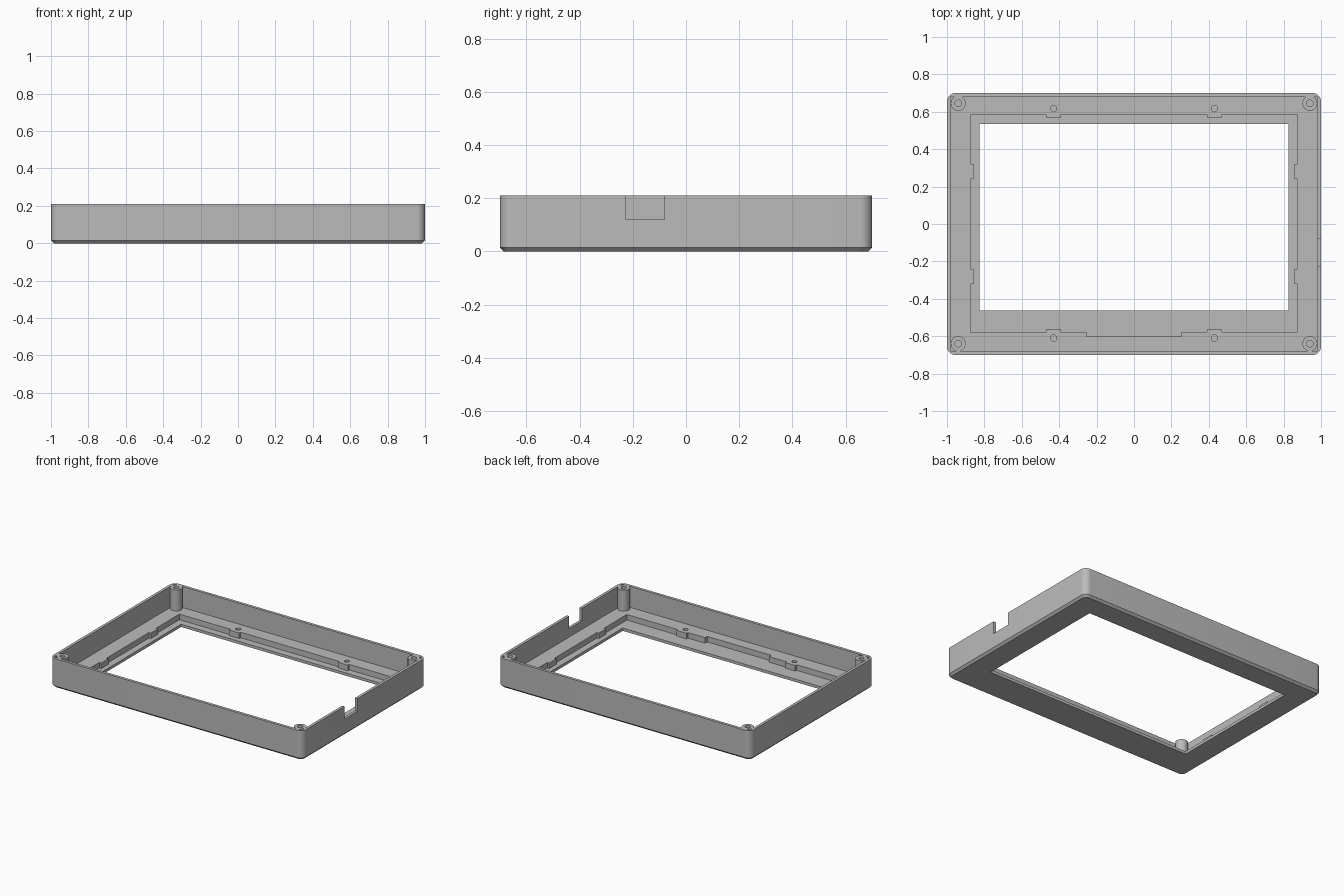
import bpy, bmesh, math

if "Cube" in bpy.data.objects:
    bpy.data.objects.remove(bpy.data.objects["Cube"])

HEIGHT, LEDGE, LIP = 0.21, 0.06, 0.02
RADIUS, CHAMFER = 0.045, 0.015

grey = bpy.data.materials.new("plastic_grey")
grey.use_nodes = True
grey.diffuse_color = (0.5, 0.5, 0.5, 1)
grey.node_tree.nodes["Principled BSDF"].inputs["Base Color"].default_value = (0.5, 0.5, 0.5, 1)


def add_object(name, bm):
    bmesh.ops.recalc_face_normals(bm, faces=bm.faces)
    mesh = bpy.data.meshes.new(name)
    bm.to_mesh(mesh)
    bm.free()
    mesh.materials.append(grey)
    obj = bpy.data.objects.new(name, mesh)
    bpy.context.collection.objects.link(obj)
    return obj


def box_mesh(x0, x1, y0, y1, z0, z1):
    bm = bmesh.new()
    bmesh.ops.create_cube(bm, size=1)
    for v in bm.verts:
        v.co.x = x1 if v.co.x > 0 else x0
        v.co.y = y1 if v.co.y > 0 else y0
        v.co.z = z1 if v.co.z > 0 else z0
    return bm


def box(name, *bounds):
    return add_object(name, box_mesh(*bounds))


def pin(name, x, y, r, z0, z1):
    bm = bmesh.new()
    bmesh.ops.create_cone(bm, cap_ends=True, segments=24, radius1=r, radius2=r, depth=z1 - z0)
    bmesh.ops.translate(bm, verts=bm.verts, vec=(x, y, (z0 + z1) / 2))
    return add_object(name, bm)


def select_only(obj):
    bpy.ops.object.select_all(action="DESELECT")
    obj.select_set(True)
    bpy.context.view_layer.objects.active = obj


def cut(obj, cutter):
    cutter.hide_render = True
    mod = obj.modifiers.new("cut", "BOOLEAN")
    mod.operation, mod.solver, mod.object = "DIFFERENCE", "EXACT", cutter
    select_only(obj)
    bpy.ops.object.modifier_apply(modifier=mod.name)
    bpy.data.objects.remove(cutter)


def smooth(obj):
    select_only(obj)
    bpy.ops.object.shade_smooth_by_angle(angle=math.radians(30))


# Outer block: rounded upright corners, chamfered bottom rim
bm = box_mesh(-1, 1, -0.7, 0.7, 0, HEIGHT)
upright = [e for e in bm.edges if abs(e.verts[0].co.z - e.verts[1].co.z) > 0.1]
bmesh.ops.bevel(bm, geom=upright, offset=RADIUS, segments=8, affect="EDGES", profile=0.5)
rim = [e for e in bm.edges if all(v.co.z < 0.001 for v in e.verts)]
bmesh.ops.bevel(bm, geom=rim, offset=CHAMFER, segments=1, affect="EDGES")
frame = add_object("bezel_frame", bm)

# Interior, screen recess, cable relief, window and side notch
cut(frame, box("cavity_cutter", -0.98, 0.98, -0.68, 0.68, LEDGE, 0.4))
cut(frame, box("recess_cutter", -0.873, 0.873, -0.578, 0.585, LIP, 0.3))
cut(frame, box("relief_cutter", -0.253, 0.253, -0.602, -0.5, LIP, 0.3))
cut(frame, box("window_cutter", -0.825, 0.825, -0.463, 0.535, -0.1, 0.3))
cut(frame, box("notch_cutter", 0.95, 1.1, -0.225, -0.08, 0.12, 0.4))

# Blind screw holes in the ledge
for x in (-0.43, 0.43):
    for y in (-0.61, 0.617):
        cut(frame, pin("hole_cutter", x, y, 0.017, LIP, 0.1))
smooth(frame)

# Retaining tabs along the recess edge
for side, s in (("left", 1), ("right", -1)):
    x = s * 0.43
    box(f"back_tab_{side}", x - 0.04, x + 0.04, 0.57, 0.587, LIP, LEDGE)
    box(f"front_tab_{side}", x - 0.04, x + 0.04, -0.58, -0.563, LIP, LEDGE)
    for end, y in (("back", 0.28), ("front", -0.28)):
        xs = sorted((s * 0.875, s * 0.858))
        box(f"{side}_tab_{end}", *xs, y - 0.04, y + 0.04, LIP, LEDGE)

# Hollow corner screw posts, turned from a profile
profile = [(0, 0.08), (0.018, 0.08), (0.018, HEIGHT), (0.04, HEIGHT), (0.04, LEDGE - 0.01)]
for side, x in (("left", 0.94), ("right", -0.94)):
    for end, y in (("back", 0.645), ("front", -0.64)):
        bm = bmesh.new()
        pts = [bm.verts.new((r, 0, z)) for r, z in profile]
        edges = [bm.edges.new(p) for p in zip(pts, pts[1:])]
        bmesh.ops.spin(bm, geom=pts + edges, cent=(0, 0, 0), axis=(0, 0, 1),
                       angle=math.tau, steps=32)
        bmesh.ops.remove_doubles(bm, verts=bm.verts, dist=0.0005)
        bmesh.ops.holes_fill(bm, edges=[e for e in bm.edges if e.is_boundary])
        post = add_object(f"{end}_{side}_post", bm)
        post.location = (x, y, 0)
        smooth(post)
